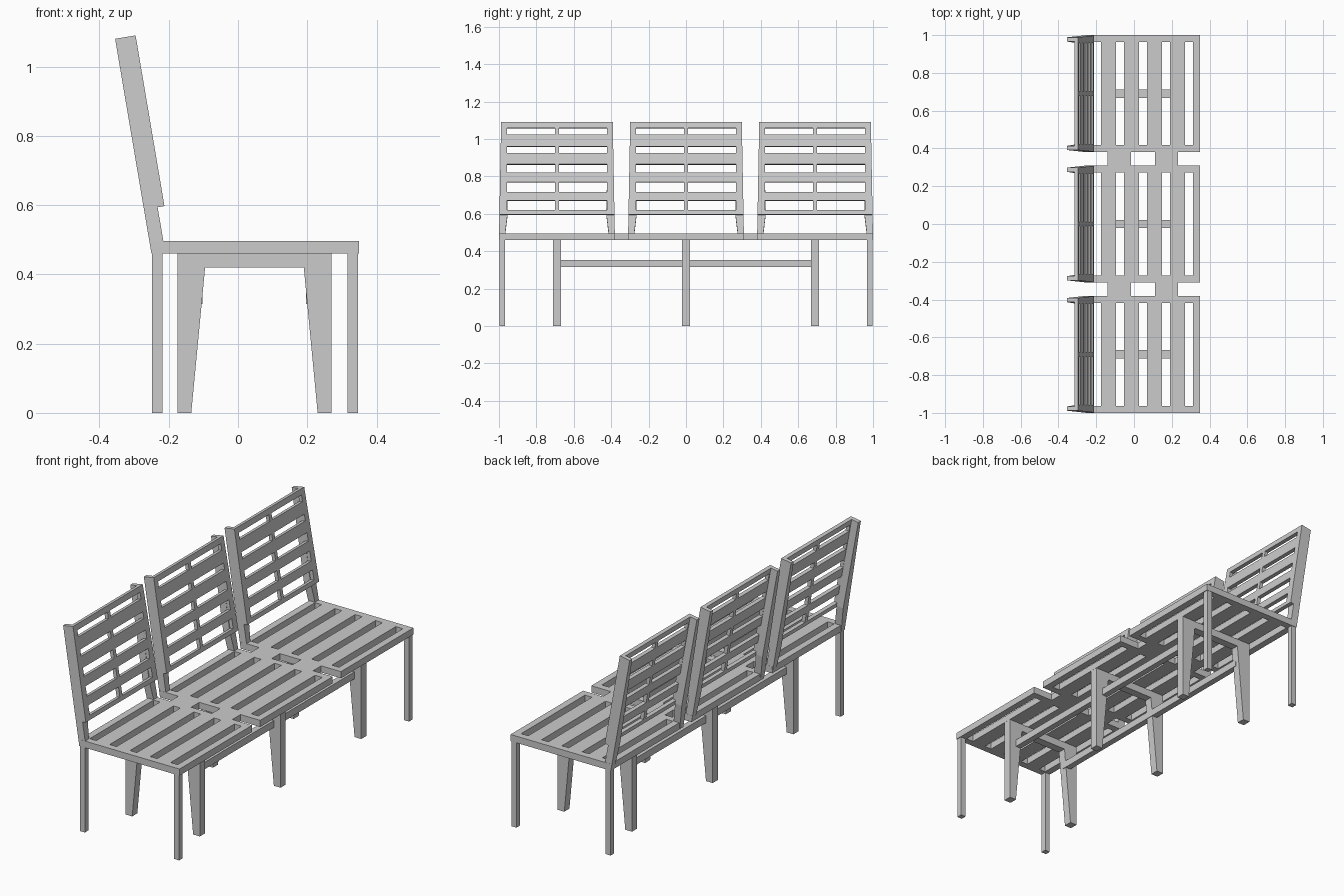
import bpy, bmesh, math
from mathutils import Vector

if "Cube" in bpy.data.objects:
    bpy.data.objects.remove(bpy.data.objects["Cube"])

PITCH = 0.69                      # spacing of the three seats
T = math.radians(9.6)             # backrest lean
BACK_ORG = Vector((-0.25, 0, 0.46))
U = Vector((-math.sin(T), 0, math.cos(T)))   # up along the backrest
V = Vector((math.cos(T), 0, math.sin(T)))    # through its thickness


def finish(name, bm):
    bmesh.ops.recalc_face_normals(bm, faces=bm.faces)
    me = bpy.data.meshes.new(name)
    bm.to_mesh(me)
    bm.free()
    ob = bpy.data.objects.new(name, me)
    bpy.context.collection.objects.link(ob)
    return ob


def thicken(bm, vec):
    r = bmesh.ops.extrude_face_region(bm, geom=bm.faces[:])
    moved = [g for g in r["geom"] if isinstance(g, bmesh.types.BMVert)]
    bmesh.ops.translate(bm, verts=moved, vec=vec)


def prism(name, pts, vec):
    bm = bmesh.new()
    bm.faces.new([bm.verts.new(p) for p in pts])
    thicken(bm, Vector(vec))
    return finish(name, bm)


def box(name, x0, x1, y0, y1, z0, z1):
    return prism(name, [(x0, y0, z0), (x1, y0, z0), (x1, y1, z0), (x0, y1, z0)],
                 (0, 0, z1 - z0))


def lattice(name, a, b, is_hole, to3d, vec):
    """Slatted board: grid of cells with the holes left out."""
    bm = bmesh.new()
    g = [[bm.verts.new(to3d(p, q)) for q in b] for p in a]
    for i in range(len(a) - 1):
        for j in range(len(b) - 1):
            if not is_hole(i, j):
                bm.faces.new((g[i][j], g[i + 1][j], g[i + 1][j + 1], g[i][j + 1]))
    thicken(bm, Vector(vec))
    return finish(name, bm)


# grid lines of the seat across x: border, then gap / slat repeating
seat_x = [-0.25, -0.213]
for k in range(4):
    seat_x += [-0.174 + 0.1215 * k, -0.094 + 0.1215 * k]
seat_x += [0.313, 0.35]

# grid lines of the back panel along its height
hole_z = [0.62, 0.672, 0.717, 0.77, 0.82, 0.865, 0.925, 0.96, 1.025, 1.06]
back_u = [0.129] + [(z - 0.47) / math.cos(T) for z in hole_z] + [0.629]
back_y = [-1, -0.268, -0.011, 0.011, 0.268, 1]    # +-1 marks the tapered edge


def edge(u):
    return 0.31 - 0.0185 * u


for n, label in enumerate(("left", "middle", "right")):
    c = (n - 1) * PITCH

    # slatted seat
    lattice("seat_" + label, seat_x, [c - 0.31, c - 0.273, c + 0.273, c + 0.31],
            lambda i, j: i % 2 == 1 and j == 1,
            lambda x, y: (x, y, 0.46), (0, 0, 0.036))

    # slatted backrest panel
    def on_panel(y, u):
        y = math.copysign(edge(u), y) if abs(y) == 1 else y
        return BACK_ORG + U * u + V * 0.04 + Vector((0, c + y, 0))
    lattice("backrest_" + label, back_y, back_u,
            lambda i, j: i in (1, 3) and j % 2 == 1, on_panel, V * 0.02)

    # tapered backrest posts
    for s in (-1, 1):
        prof = [(0, 0.31), (0.629, edge(0.629)), (0.629, 0.276), (0.14, 0.263), (0, 0.28)]
        prism("back_post_" + label,
              [BACK_ORG + U * u + Vector((0, c + s * y, 0)) for u, y in prof], V * 0.04)

    # trestle frame with tapered legs
    prof = [(-0.175, 0), (-0.135, 0), (-0.095, 0.42), (0.19, 0.42),
            (0.23, 0), (0.27, 0), (0.27, 0.46), (-0.175, 0.46)]
    prism("leg_frame_" + label, [(x, c - 0.022, z) for x, z in prof], (0, 0.044, 0))

# connectors joining neighbouring seats
for s in (-1, 1):
    for x0, x1 in ((-0.14, -0.015), (0.11, 0.232)):
        y = s * PITCH / 2
        box("seat_connector", x0, x1, y - 0.035, y + 0.035, 0.46, 0.496)

# stretchers between the frames
for name, x0, x1 in (("back_stretcher", -0.135, -0.102), ("front_stretcher", 0.197, 0.23)):
    box(name, x0, x1, -PITCH, PITCH, 0.315, 0.353)

# slim corner legs
for s in (-1, 1):
    for name, x in (("back_corner_leg", -0.248), ("front_corner_leg", 0.316)):
        y0, y1 = sorted((s * 0.968, s * 0.998))
        box(name, x, x + 0.03, y0, y1, 0, 0.46)
